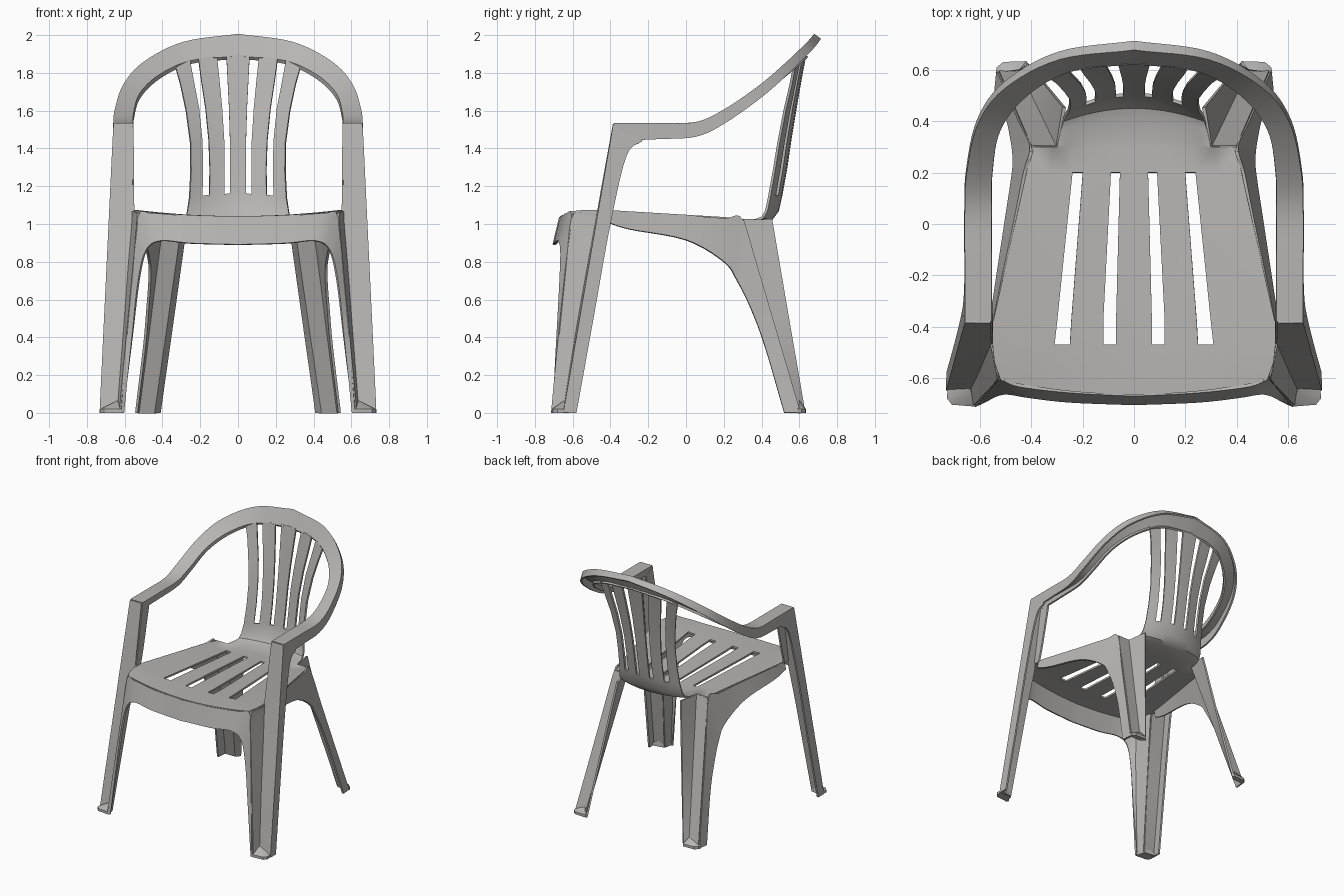
import bpy
import bmesh
from mathutils import Vector

cube = bpy.data.objects.get("Cube")
if cube:
    bpy.data.objects.remove(cube)

THICKNESS = 0.014

plastic = bpy.data.materials.new("grey_plastic")
plastic.use_nodes = True
GREY = (0.47, 0.46, 0.45, 1)
plastic.diffuse_color = GREY
plastic.node_tree.nodes["Principled BSDF"].inputs["Base Color"].default_value = GREY


def finish(name, bm, thick=True):
    """Turn a half mesh into a mirrored, smooth-shaded part."""
    bmesh.ops.recalc_face_normals(bm, faces=bm.faces)
    mesh = bpy.data.meshes.new(name)
    bm.to_mesh(mesh)
    bm.free()
    mesh.materials.append(plastic)
    obj = bpy.data.objects.new(name, mesh)
    bpy.context.collection.objects.link(obj)
    bpy.ops.object.select_all(action="DESELECT")
    obj.select_set(True)
    bpy.context.view_layer.objects.active = obj
    mirror = obj.modifiers.new("Mirror", "MIRROR")
    mirror.merge_threshold = 0.002
    if thick:
        shell = obj.modifiers.new("Solidify", "SOLIDIFY")
        shell.thickness = THICKNESS
        shell.offset = 0
    for mod in list(obj.modifiers):
        bpy.ops.object.modifier_apply(modifier=mod.name)
    bpy.ops.object.shade_smooth_by_angle(angle=0.6)


def curve(points, steps):
    """Smooth path through the control points."""
    pts = [Vector(p) for p in points]
    out = []
    for i in range(len(pts) - 1):
        p, q = pts[i], pts[i + 1]
        m = (q - pts[i - 1]) / 2 if i else q - p
        n = (pts[i + 2] - p) / 2 if i + 2 < len(pts) else q - p
        for k in range(steps):
            t = k / steps
            out.append(p + m * t + (3 * (q - p) - 2 * m - n) * t**2
                       + (2 * (p - q) + m + n) * t**3)
    return out + [pts[-1]]


def grid(bm, rows, is_open=lambda r, c: False):
    verts = [[bm.verts.new(p) for p in row] for row in rows]
    for r in range(len(rows) - 1):
        for c in range(len(rows[0]) - 1):
            if not is_open(r, c):
                bm.faces.new((verts[r][c], verts[r][c + 1],
                              verts[r + 1][c + 1], verts[r + 1][c]))


def sheet(name, lines, steps=5):
    """Shell stretched between smooth lines."""
    bm = bmesh.new()
    grid(bm, [curve(line, steps) for line in lines])
    finish(name, bm)


def line(start, end, count):
    a, b = Vector(start), Vector(end)
    return [a.lerp(b, i / (count - 1)) for i in range(count)]


# Seat and backrest: (y middle, y edge, z middle, z edge), slat edges, slotted
rows = [
    ((-.665, -.61, 1.035, 1.06), (.07, .12, .25, .31, .52), False),
    ((-.56, -.54, 1.035, 1.068), (.07, .12, .25, .31, .545), False),
    ((-.47, -.47, 1.033, 1.068), (.07, .12, .25, .31, .552), True),
    ((-.38, -.38, 1.03, 1.065), (.07, .12, .245, .3, .55), True),
    ((.2, .2, 1.015, 1.03), (.055, .09, .2, .24, .42), False),
    ((.3, .3, 1.01, 1.02), (.05, .085, .19, .23, .4), False),
    ((.32, .305, 1.01, 1.02), (.05, .085, .19, .23, .3), False),
    ((.41, .37, 1.015, 1.02), (.045, .08, .17, .21, .285), False),
    ((.455, .405, 1.03, 1.035), (.042, .075, .16, .2, .275), False),
    ((.485, .425, 1.07, 1.07), (.042, .072, .155, .192, .268), False),
    ((.505, .44, 1.16, 1.14), (.042, .072, .152, .19, .257), True),
    ((.53, .465, 1.3, 1.28), (.042, .072, .15, .187, .25), True),
    ((.552, .49, 1.45, 1.43), (.043, .074, .155, .19, .252), True),
    ((.58, .522, 1.62, 1.6), (.048, .085, .172, .207, .275), True),
    ((.608, .555, 1.78, 1.74), (.056, .1, .195, .235, .305), True),
    ((.63, .575, 1.895, 1.845), (.062, .112, .21, .255, .335), False),
]
points = []
for (ym, ye, zm, ze), (a, b, c, d, e), slotted in rows:
    row = []
    for x in (0, a, b, (b + c) / 2, c, d, (d + e) / 2, e):
        f = (x / e) ** 2
        row.append((x, ym + (ye - ym) * f, zm + (ze - zm) * f))
    points.append(row)
shell = bmesh.new()
grid(shell, points, lambda r, c: rows[r][2] and c in (1, 4))
finish("seat_and_backrest", shell)

# Armrests and top rail: one channel with an outer and an inner lip
outer = [(.655, -.38, 1.53), (.655, -.15, 1.53), (.655, .05, 1.535), (.648, .2, 1.6),
         (.605, .39, 1.73), (.5, .53, 1.85), (.29, .642, 1.957), (0, .68, 2)]
inner = [(.56, -.38, 1.53), (.56, -.15, 1.53), (.56, .05, 1.535), (.558, .2, 1.585),
         (.525, .37, 1.69), (.42, .505, 1.79), (.25, .6, 1.866), (0, .63, 1.89)]
lip, inner_lip = [], []
for i, (o, n) in enumerate(zip(outer, inner)):
    t = i / 7
    lip.append(Vector(o) + Vector((0, .03 * t, -.09 + .065 * t)))
    inner_lip.append(Vector(n) + Vector((0, .012 * t, -.045 + .035 * t)))
sheet("armrests_and_top_rail", [lip, outer, inner, inner_lip], 6)

# Front legs: stepped section with a flange at the back
front_ridge = line((.655, -.38, 1.53), (.728, -.645, 0), 5)
front_notch = [(.56, -.38, 1.53), (.557, -.44, 1.2), (.558, -.475, 1),
               (.595, -.565, .5), (.635, -.645, 0)]
front_flange = [(.655, -.23, 1.44), (.66, -.315, 1.36), (.677, -.4, 1),
                (.7, -.49, .5), (.725, -.58, 0)]
sheet("front_legs", [front_flange, front_ridge, front_notch])
sheet("arm_post_inner_lips", [[(.56, -.38, 1.53), (.557, -.44, 1.2), (.556, -.467, 1.06)],
                              [(.56, -.3, 1.485), (.557, -.37, 1.2), (.556, -.41, 1.06)]])

# Front apron, sweeping down into the front legs
apron_top = [(0, -.665, 1.035), (.25, -.652, 1.04), (.45, -.628, 1.055),
             (.525, -.6, 1.04), (.552, -.635, .75), (.585, -.67, .4), (.622, -.708, 0)]
apron_bottom = [(0, -.7, .89), (.25, -.69, .897), (.41, -.672, .91),
                (.485, -.66, .86), (.525, -.665, .7), (.56, -.68, .4), (.605, -.7, 0)]
sheet("front_apron", [apron_top, apron_bottom])
sheet("front_leg_walls", [[(.54, -.54, 1.065), (.528, -.605, 1.03)] + apron_top[4:],
                          line((.554, -.465, 1.065), (.557, -.475, 1), 2)
                          + line((.578, -.52, .75), (.635, -.645, 0), 3)])

# Side aprons, sweeping back into the rear legs
sheet("side_aprons", [
    [(.55, -.42, 1.067), (.528, -.3, 1.06), (.465, 0, 1.043), (.425, .2, 1.029),
     (.4, .3, 1.02), (.44, .39, .71), (.475, .473, .43), (.53, .6, 0)],
    [(.56, -.42, 1.01), (.545, -.3, .972), (.5, 0, .915), (.47, .2, .8),
     (.468, .27, .7), (.478, .34, .56), (.495, .415, .36), (.538, .52, 0)]])

# Rear legs: stepped section below the notched seat corners
sheet("rear_legs", [line((.4, .3, 1.02), (.53, .6, 0), 2),
                    line((.3, .3, 1.02), (.445, .6, 0), 2),
                    line((.272, .455, 1.025), (.415, .628, 0), 2)])


def feet(name, corner, outline):
    """Low sloped pads filling the step at the foot of each leg."""
    bm = bmesh.new()
    for x, y in outline:
        for z in (0, .02):
            bm.verts.new((x, y, z))
    bm.verts.new((*corner, .065))
    bmesh.ops.convex_hull(bm, input=bm.verts)
    finish(name, bm, False)


feet("front_feet", (.638, -.645),
     [(.725, -.62), (.73, -.68), (.71, -.705), (.62, -.712), (.612, -.7), (.635, -.635)])
feet("rear_feet", (.447, .602),
     [(.54, .59), (.535, .612), (.51, .632), (.42, .635), (.412, .625), (.445, .598)])
